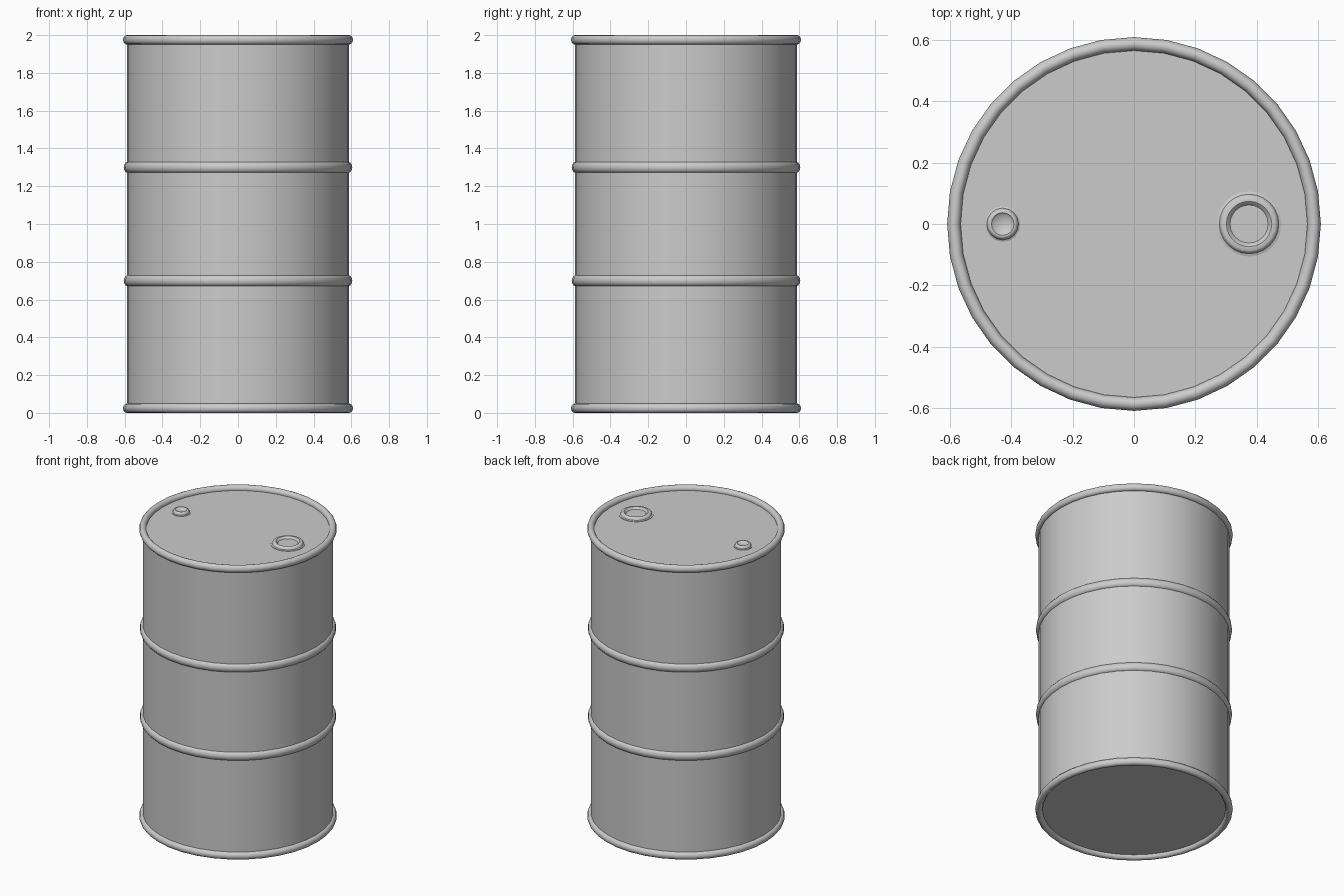
import bpy
import math

SIDES = 36

cube = bpy.data.objects.get("Cube")
if cube:
    bpy.data.objects.remove(cube, do_unlink=True)

steel = bpy.data.materials.new("grey_steel")
steel.use_nodes = True
colour = (0.6, 0.6, 0.6, 1)
steel.diffuse_color = colour
steel.node_tree.nodes["Principled BSDF"].inputs["Base Color"].default_value = colour


def lathe(name, profile, sides, location=(0, 0, 0), closed=False):
    """Revolve (radius, height) points about z; an open profile starts and ends on the axis."""
    verts, rings, faces = [], [], []
    for r, z in profile:
        count = sides if r > 0 else 1
        start = len(verts)
        for i in range(count):
            a = 2 * math.pi * i / sides
            verts.append((r * math.cos(a), r * math.sin(a), z))
        rings.append([start + i % count for i in range(sides)])
    pairs = list(zip(rings, rings[1:]))
    if closed:
        pairs.append((rings[-1], rings[0]))
    for low, high in pairs:
        for i in range(sides):
            j = (i + 1) % sides
            loop = [low[i], low[j], high[j], high[i]]
            faces.append(list(dict.fromkeys(loop)))
    mesh = bpy.data.meshes.new(name)
    mesh.from_pydata(verts, [], faces)
    mesh.materials.append(steel)
    obj = bpy.data.objects.new(name, mesh)
    obj.location = location
    bpy.context.collection.objects.link(obj)
    bpy.ops.object.select_all(action="DESELECT")
    obj.select_set(True)
    bpy.context.view_layer.objects.active = obj
    bpy.ops.object.shade_smooth_by_angle(angle=math.radians(40))
    return obj


def hoop(name, z, radius, width, height):
    """A rounded band around the drum."""
    profile = []
    for k in range(12):
        a = 2 * math.pi * k / 12
        profile.append((radius + width * math.cos(a), height * math.sin(a)))
    return lathe(name, profile, SIDES, (0, 0, z), closed=True)


# Drum wall with recessed lid and base
lathe("drum_body", [(0, 0.025), (0.588, 0.025), (0.588, 1.97), (0, 1.97)], SIDES)

# Rolled rims at both ends and two stiffening ribs
hoop("bottom_rim", 0.025, 0.587, 0.022, 0.025)
hoop("top_rim", 1.975, 0.587, 0.022, 0.025)
hoop("lower_rib", 0.7, 0.581, 0.024, 0.03)
hoop("upper_rib", 1.3, 0.581, 0.024, 0.03)

# Large filler cap: flange, raised collar and sunken centre
lathe("filler_cap", [(0.106, 0), (0.106, 0.004), (0.097, 0.007), (0.093, 0.017),
                     (0.086, 0.021), (0.074, 0.021), (0.068, 0.016),
                     (0.062, 0.008), (0, 0.008)], 24, (0.375, 0, 1.969))

# Small vent cap of the same form
lathe("vent_cap", [(0.058, 0), (0.058, 0.004), (0.052, 0.007), (0.048, 0.019),
                   (0.043, 0.023), (0.037, 0.023), (0.03, 0.016),
                   (0, 0.012)], 16, (-0.428, 0, 1.969))
